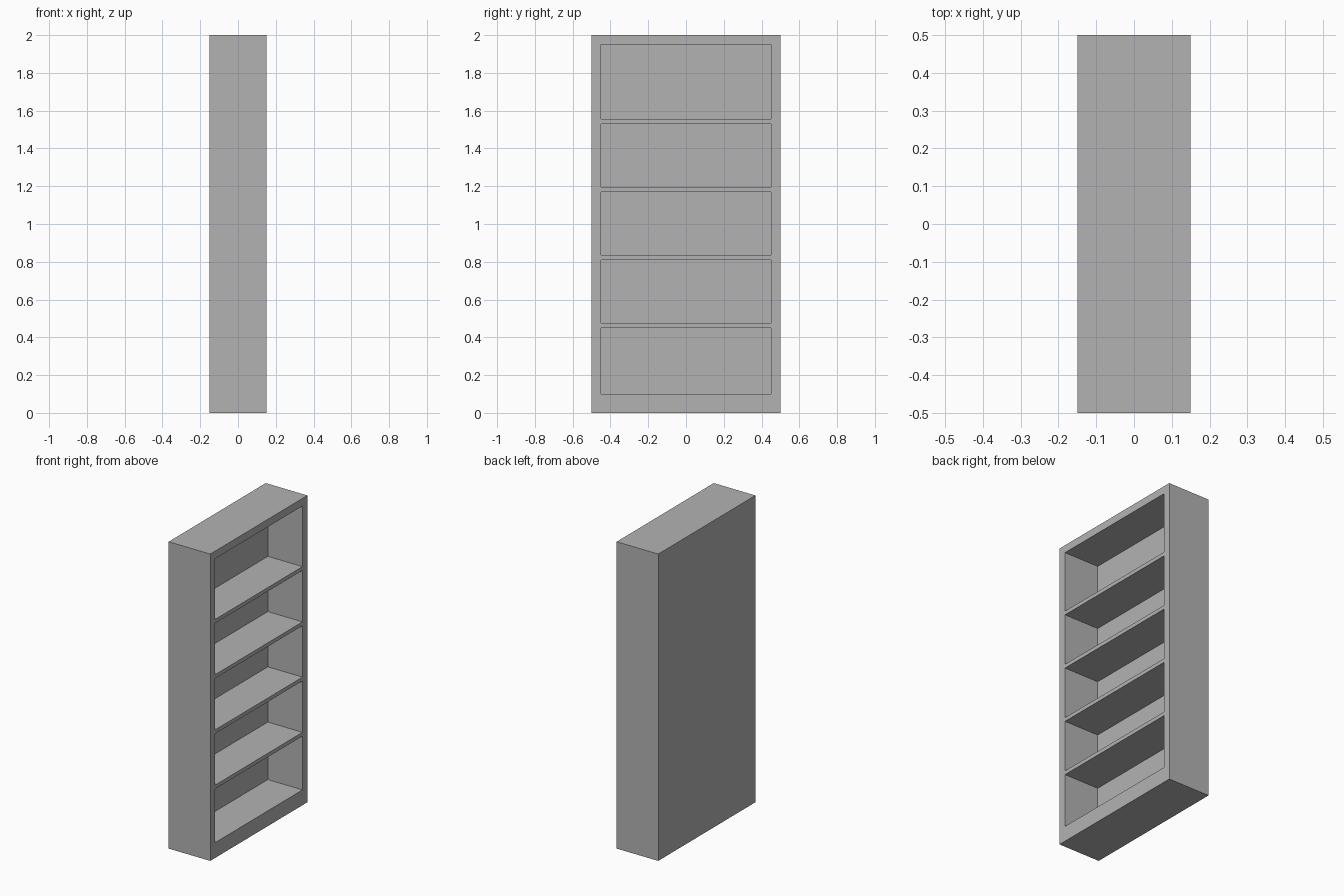
import bpy
import bmesh
from mathutils import Matrix, Vector

if "Cube" in bpy.data.objects:
    bpy.data.objects.remove(bpy.data.objects["Cube"])

WIDTH, DEPTH, HEIGHT = 1.0, 0.3, 2.0
PANEL = 0.05          # side, top and back thickness
PLINTH = 0.10         # solid base height
SHELF = 0.025         # shelf thickness
FIRST, PITCH, COUNT = 0.45, 0.36, 4

grey = bpy.data.materials.new("plain grey")
grey.diffuse_color = (0.45, 0.45, 0.45, 1)
grey.use_nodes = True
grey.node_tree.nodes["Principled BSDF"].inputs["Base Color"].default_value = grey.diffuse_color


def add_box(bm, lo, hi):
    lo, hi = Vector(lo), Vector(hi)
    matrix = Matrix.Translation((lo + hi) / 2) @ Matrix.Diagonal((*(hi - lo), 1))
    bmesh.ops.create_cube(bm, size=1, matrix=matrix)


def make_object(name, boxes):
    bm = bmesh.new()
    for lo, hi in boxes:
        add_box(bm, lo, hi)
    mesh = bpy.data.meshes.new(name)
    bm.to_mesh(mesh)
    bm.free()
    mesh.materials.append(grey)
    obj = bpy.data.objects.new(name, mesh)
    bpy.context.collection.objects.link(obj)
    return obj


# Solid cabinet block
bookcase = make_object("bookcase", [((-DEPTH / 2, -WIDTH / 2, 0),
                                     (DEPTH / 2, WIDTH / 2, HEIGHT))])

# Compartments between plinth, shelves and top, open towards +x
shelf_bottoms = [FIRST + PITCH * i for i in range(COUNT)]
floors = [PLINTH] + [z + SHELF for z in shelf_bottoms]
ceilings = shelf_bottoms + [HEIGHT - PANEL]
inner = WIDTH / 2 - PANEL
cutter = make_object("compartment_cutter",
                     [((-DEPTH / 2 + PANEL, -inner, lo), (DEPTH / 2 + 0.1, inner, hi))
                      for lo, hi in zip(floors, ceilings)])
cutter.hide_render = True
cutter.hide_set(True)

# Hollow out the compartments
cut = bookcase.modifiers.new("compartments", 'BOOLEAN')
cut.operation = 'DIFFERENCE'
cut.solver = 'EXACT'
cut.object = cutter
